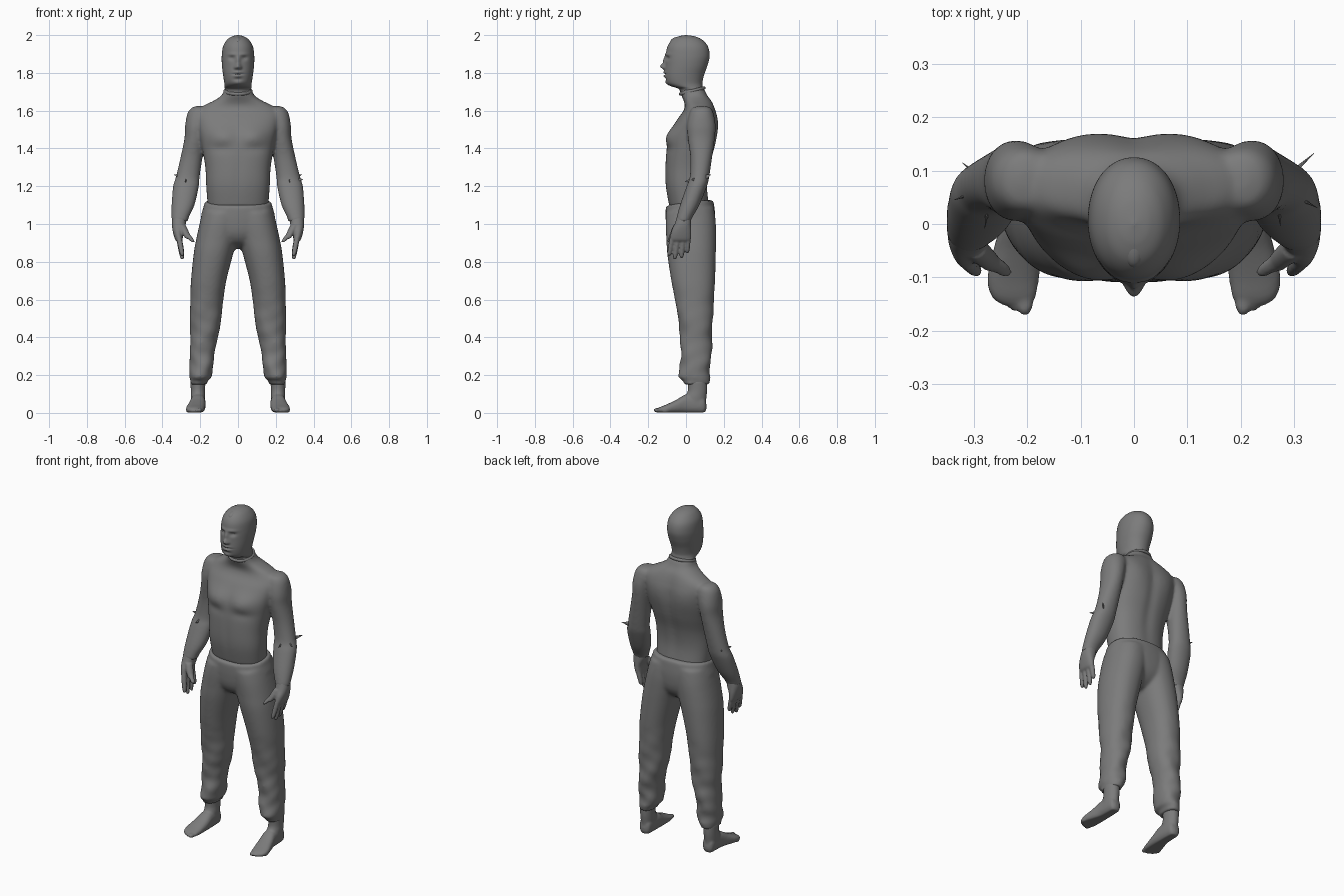
import bpy, bmesh, math
from mathutils import Vector, Matrix

grey = bpy.data.materials.new("dark_grey")
grey.diffuse_color = (0.2, 0.2, 0.2, 1)


def spline(p0, p1, p2, p3, t):
    return [0.5 * (2*b + (c-a)*t + (2*a-5*b+4*c-d)*t*t + (3*b-a-3*c+d)*t**3)
            for a, b, c, d in zip(p0, p1, p2, p3)]


def loft(bm, rows, side=1, axis='z', n=48, steps=6, power=2.3, deform=None):
    """Skin smooth rings; each row = (position, x0, x1, b0, b1) bounds of one ring."""
    full = [rows[0]] + list(rows) + [rows[-1]]
    path = [spline(*full[i:i+4], k/steps) for i in range(len(rows)-1) for k in range(steps)]
    path.append(rows[-1])
    rings = []
    for pos, x0, x1, b0, b1 in path:
        ring = []
        for i in range(n):
            c, s = math.cos(2*math.pi*i/n), math.sin(2*math.pi*i/n)
            x = (x0+x1)/2 + (x1-x0)/2 * math.copysign(abs(c)**(2/power), c)
            b = (b0+b1)/2 + (b1-b0)/2 * math.copysign(abs(s)**(2/power), s)
            co = Vector((x, b, pos) if axis == 'z' else (x, pos, b))
            if deform:
                co = deform(co, s)
            co.x *= side
            ring.append(bm.verts.new(co))
        rings.append(ring)
    for a, b in zip(rings, rings[1:]):
        for i in range(n):
            j = (i+1) % n
            bm.faces.new((a[i], a[j], b[j], b[i]))
    bm.faces.new(rings[0])
    bm.faces.new(rings[-1])


def ball(bm, loc, scale):
    m = Matrix.Translation(loc) @ Matrix.Diagonal((*scale, 1))
    bmesh.ops.create_uvsphere(bm, u_segments=24, v_segments=16, radius=1, matrix=m)


def finish(name, bm, voxel=0, smooth=4):
    bmesh.ops.recalc_face_normals(bm, faces=bm.faces)
    for f in bm.faces:
        f.smooth = True
    me = bpy.data.meshes.new(name)
    bm.to_mesh(me)
    bm.free()
    me.materials.append(grey)
    ob = bpy.data.objects.new(name, me)
    bpy.context.collection.objects.link(ob)
    if voxel:
        r = ob.modifiers.new("blend", 'REMESH')
        r.mode, r.voxel_size, r.use_smooth_shade = 'VOXEL', voxel, True
        sm = ob.modifiers.new("soften", 'SMOOTH')
        sm.factor, sm.iterations = 0.5, smooth
    return ob


def bumps(table):
    """Gaussian pushes along y: (x, z, width, height, amount, face); face -1 front, 1 back."""
    def f(co, s):
        d = 0
        for x, z, w, h, amt, face in table:
            if s * face > 0:
                d += face * amt * min(1, abs(s)*2) * math.exp(
                    -((abs(co.x)-x)/w)**2 - ((co.z-z)/h)**2)
        return Vector((co.x, co.y + d, co.z))
    return f


# Torso with arms, blended into one skin
bm = bmesh.new()
muscle = bumps([(0.085, 1.465, 0.075, 0.05, 0.022, -1), (0.09, 1.40, 0.06, 0.022, -0.007, -1),
                (0, 1.25, 0.02, 0.12, -0.004, -1), (0, 1.4, 0.03, 0.25, -0.009, 1),
                (0.1, 1.53, 0.06, 0.08, 0.007, 1)])
loft(bm, [(1.09, -.160, .160, -.088, .125), (1.20, -.168, .168, -.108, .113),
          (1.30, -.173, .173, -.110, .124), (1.40, -.190, .190, -.102, .152),
          (1.48, -.207, .207, -.082, .166), (1.55, -.222, .222, -.048, .166),
          (1.595, -.220, .220, -.016, .157), (1.625, -.185, .185, -.006, .148),
          (1.652, -.130, .130, -.012, .136), (1.68, -.088, .088, -.024, .115),
          (1.715, -.072, .072, -.030, .098)],
     n=96, steps=8, power=2.4, deform=muscle)
for s in (1, -1):
    loft(bm, [(1.625, .195, .215, .07, .10), (1.615, .160, .246, .035, .13),
              (1.585, .145, .268, .018, .146), (1.52, .160, .280, .006, .157),
              (1.45, .172, .284, .010, .152), (1.35, .188, .305, .023, .138),
              (1.25, .203, .329, .020, .123), (1.20, .207, .344, .003, .111),
              (1.10, .230, .352, -.032, .071), (1.03, .262, .352, -.051, .031),
              (1.012, .263, .352, -.053, .027)], side=s, power=2.1)
finish("torso_and_arms", bm, 0.007, 16)

# Head with modelled face
bm = bmesh.new()
face = bumps([(0, 1.866, 0.012, 0.024, 0.012, -1), (0, 1.834, 0.014, 0.015, 0.024, -1),
              (0.013, 1.828, 0.008, 0.008, 0.008, -1), (0.033, 1.878, 0.017, 0.012, -0.009, -1),
              (0.028, 1.898, 0.028, 0.009, 0.005, -1), (0, 1.803, 0.022, 0.007, 0.008, -1),
              (0, 1.793, 0.026, 0.003, -0.009, -1), (0, 1.783, 0.020, 0.007, 0.008, -1),
              (0, 1.766, 0.022, 0.007, -0.004, -1), (0, 1.745, 0.024, 0.013, 0.006, -1)])
loft(bm, [(1.685, -.068, .068, -.028, .095), (1.715, -.070, .070, -.038, .090),
          (1.73, -.071, .071, -.080, .088), (1.75, -.073, .073, -.104, .087),
          (1.79, -.079, .079, -.112, .096), (1.84, -.085, .085, -.110, .114),
          (1.89, -.086, .086, -.107, .125), (1.94, -.079, .079, -.098, .116),
          (1.975, -.058, .058, -.074, .086), (1.993, -.032, .032, -.040, .048),
          (2.0, -.003, .003, -.003, .003)], n=128, steps=12, power=2.1, deform=face)
finish("head", bm)

# Eyes and hair ridge
bm = bmesh.new()
for s in (1, -1):
    ball(bm, (s*.033, -.081, 1.877), (.013, .0105, .007))
finish("eyes", bm)
bm = bmesh.new()
ball(bm, (0, -.030, 1.966), (.026, .052, .026))
finish("hair_ridge", bm)

# Tilted neck seam, low at the front
bpy.ops.mesh.primitive_torus_add(major_segments=64, minor_segments=12, major_radius=.068,
                                 minor_radius=.009, location=(0, .033, 1.704),
                                 rotation=(.25, 0, 0))
ring = bpy.context.object
ring.name = "neck_seam"
ring.scale.y = .95
ring.data.materials.append(grey)
bpy.ops.object.shade_smooth()

# Torn flaps of skin at the elbows
bm = bmesh.new()
for tip in ((.338, .133, 1.262), (.345, .030, 1.235), (-.322, .115, 1.258),
            (-.338, .045, 1.262), (-.280, -.008, 1.225), (.275, -.005, 1.225)):
    root = Vector((math.copysign(.268, tip[0]), .07, 1.235))
    d = Vector(tip) - root
    m = (Matrix.Translation(root + d/2) @ d.to_track_quat('Z', 'Y').to_matrix().to_4x4()
         @ Matrix.Diagonal((.3, 1, 1, 1)))
    bmesh.ops.create_cone(bm, cap_ends=True, segments=8, radius1=.03, radius2=.001,
                          depth=d.length, matrix=m)
finish("elbow_flaps", bm)


# Hands: palm, four fingers and thumb
def finger(bm, side, base, tip, r):
    base, tip = Vector(base), Vector(tip)
    rows = []
    for t, k in ((0, 1), (.4, 1), (.8, .85), (.95, .6), (1, .1)):
        p = base.lerp(tip, t)
        rows.append((p.z, p.x-r*k, p.x+r*k, p.y-r*k, p.y+r*k))
    loft(bm, rows, side, n=16, steps=4, power=2)


bm = bmesh.new()
for s in (1, -1):
    loft(bm, [(1.04, .272, .345, -.046, .026), (1.00, .276, .350, -.060, .027),
              (.96, .290, .345, -.078, .028), (.92, .293, .334, -.084, .026),
              (.905, .300, .322, -.072, .018)], side=s, n=32)
    for y, ty, tz in ((-.070, -.090, .830), (-.042, -.060, .811), (-.015, -.024, .818), (.011, .006, .845)):
        finger(bm, s, (.314, y, .935), (.294, ty, tz), .0145)
    finger(bm, s, (.298, -.045, .995), (.262, -.078, .920), .021)
    finger(bm, s, (.268, -.07, .945), (.236, -.092, .903), .014)
finish("hands", bm, 0.005, 3)


# Trousers: hips and two loose legs with cloth folds
def waist(co, s):
    k = max(0, min(1, (co.z-.98)/.1))
    return Vector((co.x, co.y, co.z + k*(.13*co.y + .3*co.x**2)))


def folds(co, s):
    k = max(0, min(1, (.70-co.z)/.5)) * .006
    w = math.sin(co.z*34 + co.x*38 + co.y*10) + .5*math.sin(co.z*70 - co.x*30 - co.y*35)
    out = Vector((co.x-.19, co.y-.05, 0)).normalized()
    k *= .35 + .65*abs(s)
    return waist(co + out*k*w, s)


bm = bmesh.new()
loft(bm, [(.87, -.04, .04, .0, .07), (.90, -.09, .09, -.065, .115),
          (.95, -.165, .165, -.098, .146), (1.02, -.196, .196, -.107, .155),
          (1.08, -.182, .182, -.108, .149), (1.108, -.176, .176, -.107, .144)],
     n=72, deform=waist)
for s in (1, -1):
    loft(bm, [(1.07, -.03, .183, -.106, .148), (1.0, -.015, .203, -.108, .158),
              (.92, .004, .221, -.104, .159), (.84, .026, .235, -.099, .158),
              (.70, .062, .249, -.078, .154),
              (.60, .077, .253, -.058, .148), (.50, .089, .255, -.043, .143),
              (.40, .105, .254, -.030, .138), (.30, .127, .254, -.030, .134),
              (.22, .136, .260, -.035, .129), (.185, .141, .259, -.031, .126),
              (.172, .158, .251, -.013, .120), (.150, .160, .250, -.011, .118)],
         side=s, steps=8, power=2.2, deform=folds)
finish("trousers", bm, 0.008, 14)


# Bare feet with ankles and toes
def sole(co, s):
    co.z = max(co.z, .003)
    return co


bm = bmesh.new()
for s in (1, -1):
    loft(bm, [(.17, .172, .252, .008, .112), (.12, .174, .250, .010, .112),
              (.08, .174, .250, -.005, .108), (.03, .178, .246, -.01, .104)], side=s, power=2)
    loft(bm, [(.108, .200, .224, .02, .045), (.095, .180, .243, 0, .085),
              (.06, .174, .248, -.003, .10), (0, .172, .252, -.003, .098),
              (-.05, .173, .264, -.003, .070), (-.10, .178, .275, -.003, .046),
              (-.135, .184, .268, 0, .032), (-.152, .192, .248, .004, .022)],
         side=s, axis='y', power=2.4, deform=sole)
    for i, (x, y) in enumerate(((.205, -.147), (.225, -.146), (.240, -.137), (.254, -.125), (.264, -.110))):
        r = .016 if i == 0 else .0115
        ball(bm, (s*x, y, r*.9), (r, r*1.6, r*.8))
finish("feet", bm, 0.006, 3)
